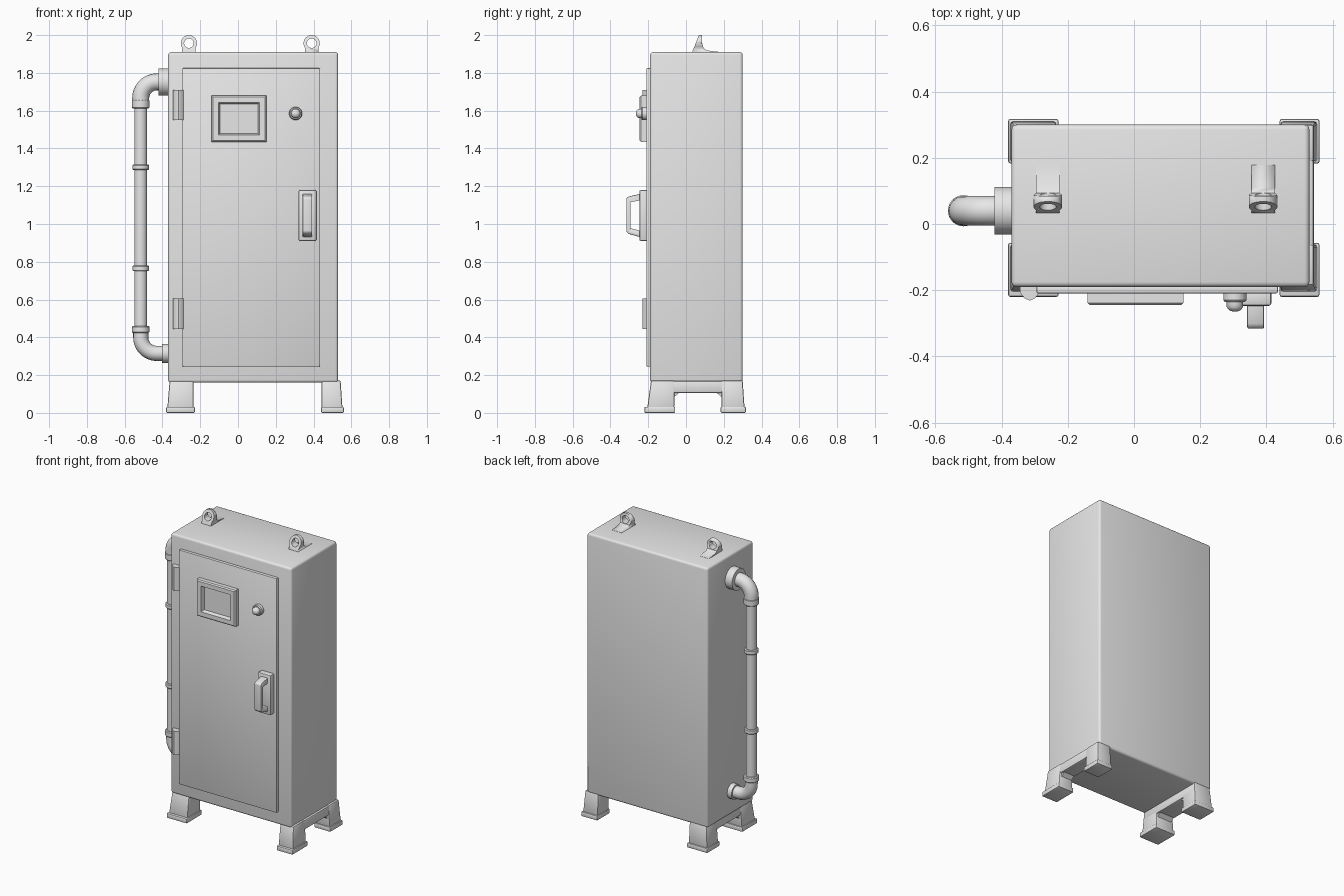
import bpy, bmesh, math
from mathutils import Vector

if "Cube" in bpy.data.objects:
    bpy.data.objects.remove(bpy.data.objects["Cube"])

grey = bpy.data.materials.new("plain grey")
grey.use_nodes = True
grey.diffuse_color = (0.8, 0.8, 0.8, 1)
grey.node_tree.nodes["Principled BSDF"].inputs["Base Color"].default_value = (0.8, 0.8, 0.8, 1)


def apply(ob, kind, **settings):
    bpy.context.view_layer.objects.active = ob
    mod = ob.modifiers.new(kind, kind)
    for key, value in settings.items():
        setattr(mod, key, value)
    bpy.ops.object.modifier_apply(modifier=mod.name)


def finish(name, bm, bevel=0, segments=2):
    """Turn a bmesh into a named, shaded object."""
    bmesh.ops.recalc_face_normals(bm, faces=bm.faces)
    mesh = bpy.data.meshes.new(name)
    bm.to_mesh(mesh)
    bm.free()
    ob = bpy.data.objects.new(name, mesh)
    bpy.context.collection.objects.link(ob)
    mesh.materials.append(grey)
    if bevel:
        apply(ob, "BEVEL", width=bevel, segments=segments, limit_method="ANGLE")
    bpy.ops.object.select_all(action="DESELECT")
    ob.select_set(True)
    bpy.context.view_layer.objects.active = ob
    bpy.ops.object.shade_smooth_by_angle(angle=math.radians(35))
    return ob


def box(name, x, y, z, bevel=0, segments=2):
    bm = bmesh.new()
    bmesh.ops.create_cube(bm, size=1)
    for v in bm.verts:
        v.co = [lo + (c + 0.5) * (hi - lo) for c, (lo, hi) in zip(v.co, (x, y, z))]
    return finish(name, bm, bevel, segments)


def prism(name, points, axis, lo, hi, bevel=0):
    """Extrude a closed outline along one axis."""
    bm = bmesh.new()
    verts = []
    for p in points:
        co = list(p)
        co.insert(axis, lo)
        verts.append(bm.verts.new(co))
    face = bm.faces.new(verts)
    moved = bmesh.ops.extrude_face_region(bm, geom=[face])["geom"]
    shift = Vector((0, 0, 0))
    shift[axis] = hi - lo
    bmesh.ops.translate(bm, vec=shift, verts=[g for g in moved if isinstance(g, bmesh.types.BMVert)])
    return finish(name, bm, bevel)


def lathe(name, rings, centre, direction, sides=32):
    """Stack circles given as (distance, radius) along a direction."""
    bm = bmesh.new()
    turn = Vector(direction).to_track_quat("Z", "Y")
    loops = []
    for d, r in rings:
        loops.append([bm.verts.new(Vector(centre) + turn @ Vector(
            (r * math.cos(i * math.tau / sides), r * math.sin(i * math.tau / sides), d))) for i in range(sides)])
    for a, b in zip(loops, loops[1:]):
        for i in range(sides):
            j = (i + 1) % sides
            bm.faces.new((a[i], a[j], b[j], b[i]))
    bm.faces.new(loops[0])
    bm.faces.new(loops[-1])
    return finish(name, bm)


def arc(cx, cz, r, start, end, n=24):
    return [(cx + r * math.cos(math.radians(start + (end - start) * i / n)),
             cz + r * math.sin(math.radians(start + (end - start) * i / n))) for i in range(n + 1)]


def combine(ob, other, operation):
    apply(ob, "BOOLEAN", object=other, operation=operation, solver="EXACT")
    bpy.data.objects.remove(other)


# Cabinet and door
box("cabinet", (-0.37, 0.53), (-0.19, 0.30), (0.16, 1.91), 0.015, 3)
box("door", (-0.295, 0.435), (-0.21, -0.185), (0.245, 1.825), 0.006)

# Control screen: frame with a sloped recess
bm = bmesh.new()
outlines = []
for inset, y in ((0, -0.2), (0, -0.238), (0.007, -0.245), (0.036, -0.245), (0.044, -0.222)):
    x0, x1, z0, z1 = -0.14 + inset, 0.15 - inset, 1.435 + inset, 1.68 - inset
    outlines.append([bm.verts.new(p) for p in ((x0, y, z0), (x1, y, z0), (x1, y, z1), (x0, y, z1))])
for a, b in zip(outlines, outlines[1:]):
    for i in range(4):
        j = (i + 1) % 4
        bm.faces.new((a[i], a[j], b[j], b[i]))
bm.faces.new(outlines[0])
bm.faces.new(outlines[-1])
finish("screen", bm)

# Push button
lathe("button", [(0, 0.035), (0.03, 0.035), (0.036, 0.03), (0.036, 0.025), (0.05, 0.025),
                 (0.06, 0.018), (0.065, 0.006)], (0.305, -0.2, 1.585), (0, -1, 0))

# Hinges
for label, z in (("lower", 0.445), ("upper", 1.55)):
    prism(label + "_hinge", [(-0.345, -0.185), (-0.345, -0.207), (-0.33, -0.225), (-0.315, -0.231),
                             (-0.3, -0.225), (-0.285, -0.207), (-0.285, -0.185)], 2, z, z + 0.16)

# Door handle
box("handle_plate", (0.32, 0.415), (-0.247, -0.2), (0.91, 1.18), 0.008)
handle = prism("handle_grip", [(-0.24, 0.93), (-0.306, 0.948), (-0.316, 0.96), (-0.316, 1.135),
                               (-0.306, 1.145), (-0.24, 1.16)], 0, 0.342, 0.393, 0.005)
hole = prism("grip_hole", [(-0.246, 0.965), (-0.294, 0.978), (-0.294, 1.115), (-0.246, 1.125)], 0, 0.3, 0.45)
combine(handle, hole, "DIFFERENCE")

# Conduit: straight run, elbows, collars and wall flanges
PX, PY = -0.515, 0.04
lathe("conduit", [(0.42, 0.034), (1.65, 0.034)], (PX, PY, 0), (0, 0, 1))
for label, z, h, r in (("bottom", 0.442, 0.036, 0.047), ("low", 0.765, 0.03, 0.044),
                       ("high", 1.30, 0.03, 0.044), ("top", 1.635, 0.045, 0.047)):
    lathe(label + "_collar", [(-h / 2, r - 0.005), (0.005 - h / 2, r), (h / 2 - 0.005, r), (h / 2, r - 0.005)],
          (PX, PY, z), (0, 0, 1))
for label, z, way, r in (("lower", 0.315, 1, 0.04), ("upper", 1.752, -1, 0.045)):
    bend = 0.085
    path = [(PX, z + way * 0.125)] + [(x, z + way * (bend + s)) for x, s in arc(PX + bend, 0, bend, 180, 270, 12)]
    path.append((-0.36, z))
    curve = bpy.data.curves.new(label + "_elbow", "CURVE")
    curve.dimensions = "3D"
    curve.bevel_depth = r
    curve.bevel_resolution = 6
    curve.use_fill_caps = True
    spline = curve.splines.new("POLY")
    spline.points.add(len(path) - 1)
    for point, (x, pz) in zip(spline.points, path):
        point.co = (x, PY, pz, 1)
    curve.materials.append(grey)
    bpy.context.collection.objects.link(bpy.data.objects.new(label + "_elbow", curve))
lathe("upper_flange", [(0, 0.072), (0.07, 0.072)], (-0.422, PY, 1.752), (1, 0, 0))
lathe("lower_flange", [(0, 0.05), (0.05, 0.05)], (-0.402, PY, 0.315), (1, 0, 0))

# Lifting eyes: side outline crossed with a round-topped front outline
for label, x in (("right", -0.26), ("left", 0.39)):
    eye = prism(label + "_lifting_eye", [(0.032, 1.9), (0.034, 1.915), (0.045, 1.94), (0.068, 2.0), (0.085, 2.0),
                                         (0.086, 1.955), (0.094, 1.93), (0.11, 1.919), (0.178, 1.911),
                                         (0.178, 1.9)], 0, x - 0.06, x + 0.06)
    front = prism("eye_outline", [(x + 0.036, 1.89)] + arc(x, 1.957, 0.043, -35, 215) + [(x - 0.036, 1.89)],
                  1, 0, 0.2)
    combine(eye, front, "INTERSECT")
    combine(eye, lathe("eye_hole", [(0, 0.025), (0.2, 0.025)], (x, 0, 1.957), (0, 1, 0)), "DIFFERENCE")

# Feet: plate, flared post and a side rail joining each pair
for side, plate_x, post_x, lean in (("right", (-0.38, -0.228), (-0.362, -0.235), -0.012),
                                    ("left", (0.44, 0.56), (0.443, 0.543), 0.01)):
    box(side + "_rail", post_x, (-0.185, 0.295), (0.105, 0.17), 0.01)
    for end, plate_y, post_y, push in (("front", (-0.22, -0.057), (-0.185, -0.062), -0.02),
                                       ("back", (0.183, 0.317), (0.188, 0.3), 0.01)):
        box(f"{end}_{side}_foot", plate_x, plate_y, (0, 0.032), 0.006)
        bm = bmesh.new()
        bmesh.ops.create_cube(bm, size=1)
        for v in bm.verts:
            outer_x, outer_y = v.co.x * lean > 0, v.co.y * push > 0
            low = v.co.z < 0
            v.co = (post_x[v.co.x > 0] + (lean if low and outer_x else 0),
                    post_y[v.co.y > 0] + (push if low and outer_y else 0), 0.025 if low else 0.172)
        finish(f"{end}_{side}_post", bm, 0.008)
        # Gusset between post and rail
        inner = post_y[1] if end == "front" else post_y[0]
        way = 1 if end == "front" else -1
        prism(f"{end}_{side}_gusset", [(inner - way * 0.01, 0.075), (inner + way * 0.03, 0.11),
                                       (inner - way * 0.01, 0.12)], 0, post_x[0] + 0.01, post_x[1] - 0.01)
